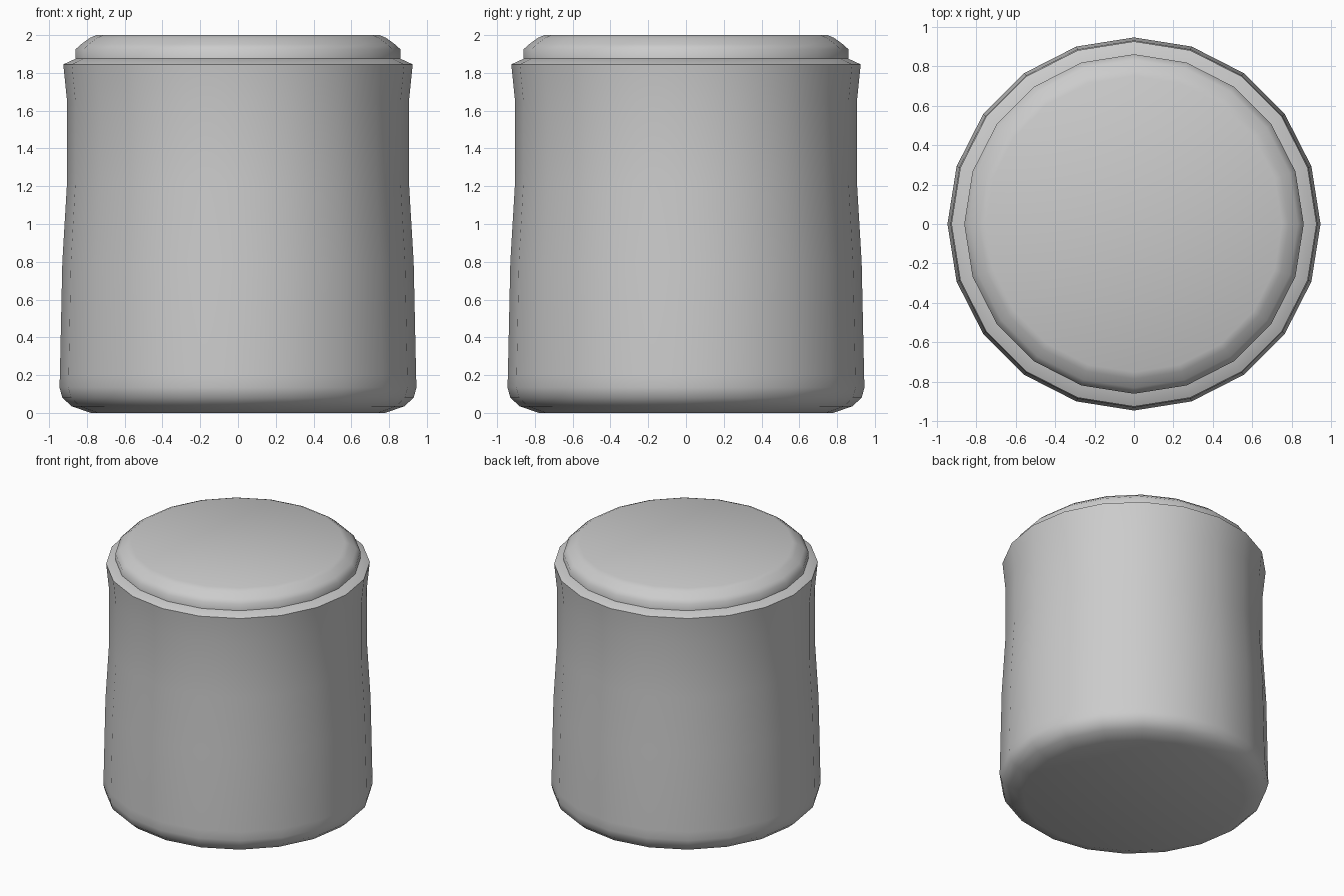
import bpy, bmesh
from math import cos, sin, tau, radians

if "Cube" in bpy.data.objects:
    bpy.data.objects.remove(bpy.data.objects["Cube"], do_unlink=True)

SIDES = 20

grey = bpy.data.materials.new("plain grey")
grey.use_nodes = True
colour = (0.6, 0.6, 0.6, 1)
grey.diffuse_color = colour
grey.node_tree.nodes["Principled BSDF"].inputs["Base Color"].default_value = colour


def lathe(name, profile):
    """Revolve (radius, height) points and close both ends with flat caps."""
    bm = bmesh.new()
    rings = [[bm.verts.new((r * cos(tau * i / SIDES), r * sin(tau * i / SIDES), z))
              for i in range(SIDES)] for r, z in profile]
    for low, high in zip(rings, rings[1:]):
        for i in range(SIDES):
            j = (i + 1) % SIDES
            bm.faces.new((low[i], low[j], high[j], high[i]))
    bm.faces.new(rings[0][::-1])
    bm.faces.new(rings[-1])
    mesh = bpy.data.meshes.new(name)
    bm.to_mesh(mesh)
    bm.free()
    mesh.materials.append(grey)
    obj = bpy.data.objects.new(name, mesh)
    bpy.context.collection.objects.link(obj)
    bpy.ops.object.select_all(action="DESELECT")
    obj.select_set(True)
    bpy.context.view_layer.objects.active = obj
    bpy.ops.object.shade_smooth_by_angle(angle=radians(60))


# Waisted body with a rounded foot and a flared rim
lathe("body", [(0.78, 0), (0.88, 0.035), (0.93, 0.08), (0.945, 0.135),
               (0.943, 0.2), (0.93, 0.8), (0.905, 1.22), (0.905, 1.65),
               (0.925, 1.845), (0.86, 1.875)])

# Lid seated in the rim, with a bevelled top edge
lathe("lid", [(0.86, 1.86), (0.86, 1.925), (0.83, 1.952), (0.785, 1.985), (0.75, 2)])
